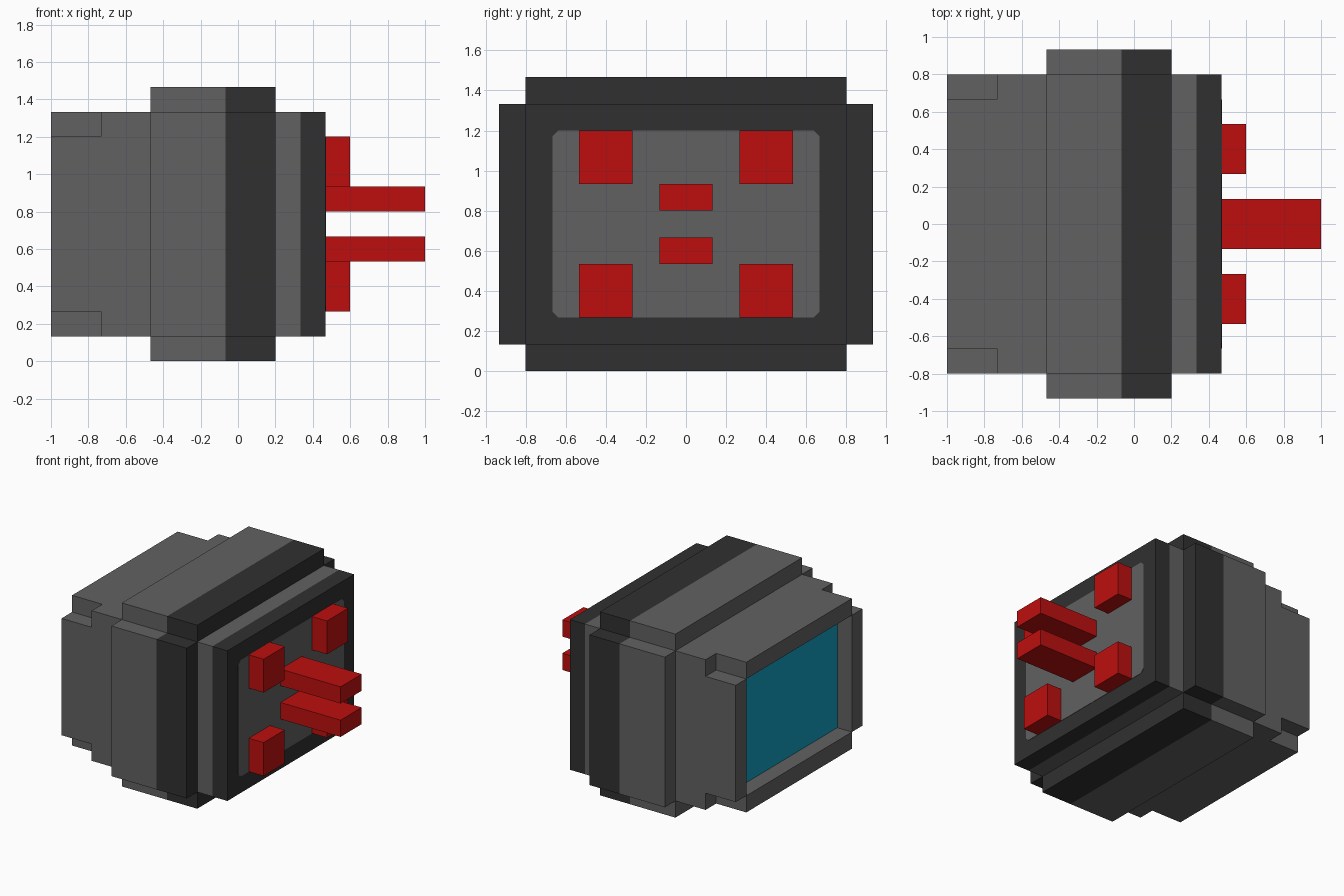
import bpy
import bmesh

cube = bpy.data.objects.get("Cube")
if cube:
    bpy.data.objects.remove(cube, do_unlink=True)

U = 2 / 15   # size of one block; the whole model is laid out on this grid
MID = 5.5    # height of the centre line in blocks


def material(name, rgb):
    """Flat material from 0-255 sRGB values."""
    lin = [((c / 255 + 0.055) / 1.055) ** 2.4 if c > 10 else c / 255 / 12.92 for c in rgb]
    m = bpy.data.materials.new(name)
    m.use_nodes = True
    m.diffuse_color = (*lin, 1)
    bsdf = m.node_tree.nodes["Principled BSDF"]
    bsdf.inputs["Base Color"].default_value = (*lin, 1)
    bsdf.inputs["Roughness"].default_value = 0.8
    return m


GREY = material("mid grey", (97, 97, 97))
DARK = material("dark grey", (48, 48, 48))
RED = material("red", (190, 15, 15))
TEAL = material("teal", (20, 158, 193))


def rect(hy, hz, y=0, z=0):
    """Rectangle in the y-z plane, measured from the centre line."""
    return [(y - hy, z - hz), (y + hy, z - hz), (y + hy, z + hz), (y - hy, z + hz)]


def cut_corners(hy, hz, c, notch):
    """Rectangle with square notches or chamfers of size c at its corners."""
    pts = []
    for sy, sz in ((-1, -1), (1, -1), (1, 1), (-1, 1)):
        side, inner, end = (sy * hy, sz * (hz - c)), (sy * (hy - c), sz * (hz - c)), (sy * (hy - c), sz * hz)
        corner = [side, inner, end] if notch else [side, end]
        pts += corner if sy * sz > 0 else corner[::-1]
    return pts


def prism(name, profile, x0, x1, mat):
    """Extrude a y-z profile along x (all in blocks)."""
    bm = bmesh.new()
    face = bm.faces.new([bm.verts.new((x0 * U, y * U, (z + MID) * U)) for y, z in profile])
    out = bmesh.ops.extrude_face_region(bm, geom=[face])
    verts = [g for g in out["geom"] if isinstance(g, bmesh.types.BMVert)]
    bmesh.ops.translate(bm, verts=verts, vec=((x1 - x0) * U, 0, 0))
    if len(bm.faces) == len(profile) + 1:      # close the open start cap
        bmesh.ops.holes_fill(bm, edges=bm.edges[:])
    bmesh.ops.recalc_face_normals(bm, faces=bm.faces)
    mesh = bpy.data.meshes.new(name)
    bm.to_mesh(mesh)
    bm.free()
    mesh.materials.append(mat)
    obj = bpy.data.objects.new(name, mesh)
    bpy.context.collection.objects.link(obj)
    return obj


# Main housing with its dark end rim
prism("housing", rect(6, 4.5), -5.5, 2.5, GREY)
prism("end_rim", rect(6, 4.5), 2.5, 3.5, DARK)

# Raised collar around the middle, with a dark band
collar = cut_corners(7, 5.5, 1, True)
prism("collar", collar, -3.5, -0.5, GREY)
prism("collar_band", collar, -0.5, 1.5, DARK)

# Notched screen end: backing, four bezel bars and the recessed screen
prism("screen_backing", cut_corners(6, 4.5, 1, True), -6.5, -5.5, GREY)
for name, s in (("upper", 1), ("lower", -1)):
    prism(f"{name}_bezel", rect(5, 0.5, 0, 4 * s), -7.5, -6.5, GREY)
for name, s in (("back", 1), ("front", -1)):
    prism(f"{name}_bezel", rect(0.5, 3.5, 5.5 * s, 0), -7.5, -6.5, GREY)
prism("screen", rect(5, 3.5), -6.53, -6.5, TEAL)

# Plug end: panel with clipped corners, four studs and two long prongs
prism("plug_panel", cut_corners(5, 3.5, 0.22, False), 3.5, 3.52, GREY)
for zname, sz in (("upper", 1), ("lower", -1)):
    prism(f"{zname}_prong", rect(1, 0.5, 0, sz), 3.5, 7.5, RED)
    for yname, sy in (("back", 1), ("front", -1)):
        prism(f"{zname}_{yname}_stud", rect(1, 1, 3 * sy, 2.5 * sz), 3.5, 4.5, RED)
